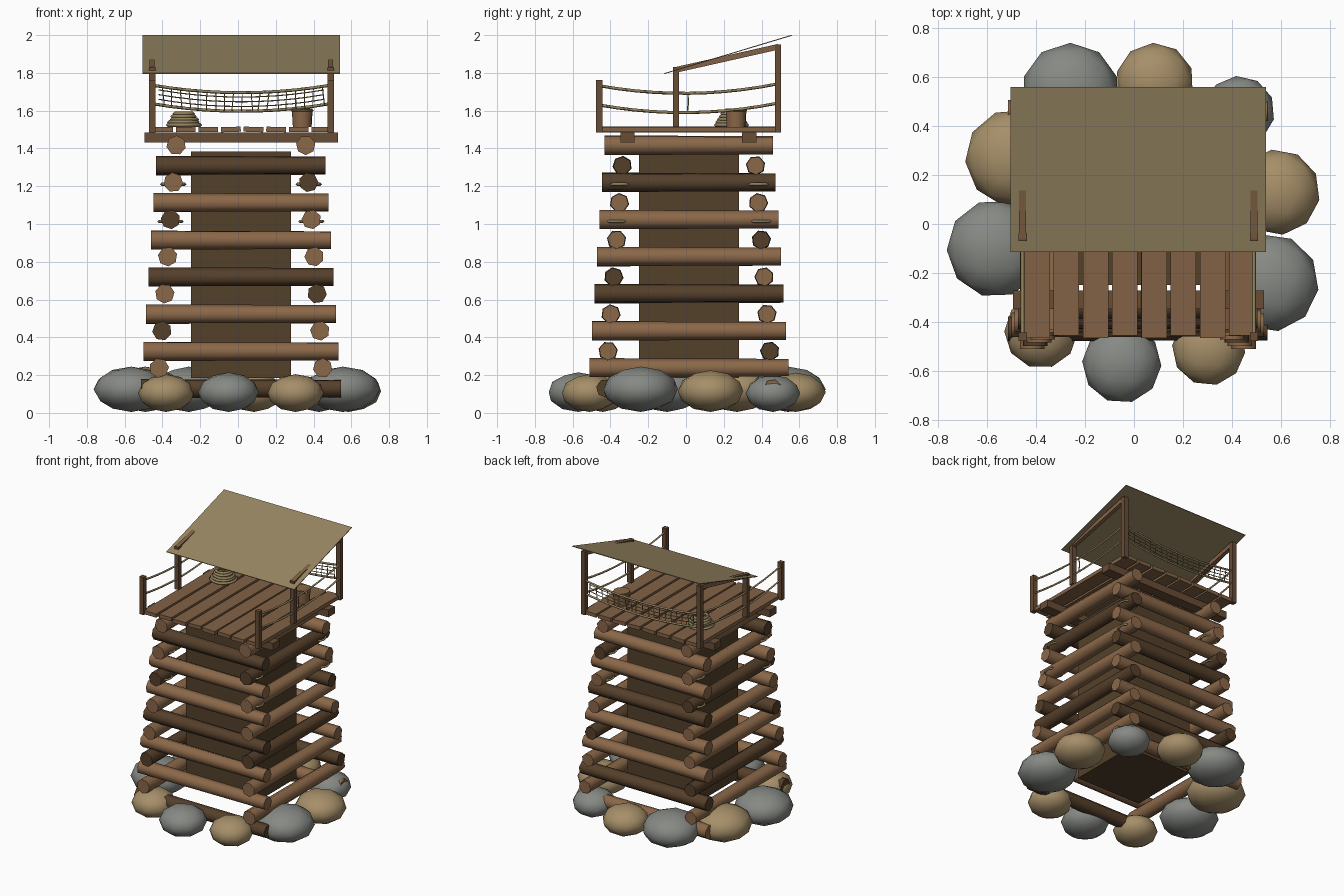
import bpy, bmesh, math, random
from mathutils import Vector, Matrix

random.seed(4)
cube = bpy.data.objects.get("Cube")
if cube:
    bpy.data.objects.remove(cube, do_unlink=True)


def material(name, hexcode):
    srgb = [int(hexcode[i:i + 2], 16) / 255 for i in (0, 2, 4)]
    color = [c / 12.92 if c < 0.04 else ((c + 0.055) / 1.055) ** 2.4 for c in srgb] + [1]
    m = bpy.data.materials.new(name)
    m.diffuse_color = color
    m.use_nodes = True
    bsdf = next(n for n in m.node_tree.nodes if n.type == 'BSDF_PRINCIPLED')
    bsdf.inputs["Base Color"].default_value = color
    bsdf.inputs["Roughness"].default_value = 0.9
    return m


LIGHT = material("light log wood", "8b6849")
DARK = material("dark log wood", "553f2a")
CORE = material("shadowed core wood", "54402a")
PLANK = material("plank wood", "826246")
POST = material("post wood", "684d35")
GRAY = material("gray stone", "868984")
TAN = material("tan stone", "a68f69")
CLOTH = material("canopy cloth", "988763")
ROPE = material("rope", "93825c")


def finish(name, bm, mat, smooth=0):
    """Turn a bmesh into a named object of one colour."""
    mesh = bpy.data.meshes.new(name)
    bmesh.ops.recalc_face_normals(bm, faces=bm.faces)
    bm.to_mesh(bm and mesh)
    bm.free()
    mesh.materials.append(mat)
    ob = bpy.data.objects.new(name, mesh)
    bpy.context.collection.objects.link(ob)
    if smooth:
        bpy.ops.object.select_all(action='DESELECT')
        ob.select_set(True)
        bpy.context.view_layer.objects.active = ob
        bpy.ops.object.shade_smooth_by_angle(angle=math.radians(smooth))
    return ob


def box(name, lo, hi, mat, tilt=None):
    lo, hi = Vector(lo), Vector(hi)
    bm = bmesh.new()
    place = Matrix.Translation((lo + hi) / 2) @ (tilt or Matrix())
    bmesh.ops.create_cube(bm, size=1, matrix=place @ Matrix.Diagonal((*(hi - lo), 1)))
    return finish(name, bm, mat)


def log(name, a, b, radius, mat, sides=7, end_radius=None):
    a, b = Vector(a), Vector(b)
    bm = bmesh.new()
    turn = (b - a).to_track_quat('Z', 'Y').to_matrix().to_4x4()
    spin = Matrix.Rotation(random.uniform(0, 6), 4, 'Z')
    bmesh.ops.create_cone(bm, cap_ends=True, segments=sides, radius1=radius,
                          radius2=end_radius or radius, depth=(b - a).length,
                          matrix=Matrix.Translation((a + b) / 2) @ turn @ spin)
    return finish(name, bm, mat, 60)


def rope(name, paths, radius, closed=False):
    """Sweep a thin round section along each path."""
    curve = bpy.data.curves.new(name + "_path", 'CURVE')
    curve.dimensions = '3D'
    curve.bevel_depth = radius
    curve.bevel_resolution = 0
    for path in paths:
        s = curve.splines.new('POLY')
        s.points.add(len(path) - 1)
        for p, co in zip(s.points, path):
            p.co = (*co, 1)
        s.use_cyclic_u = closed
    temp = bpy.data.objects.new(name + "_path", curve)
    bpy.context.collection.objects.link(temp)
    deps = bpy.context.evaluated_depsgraph_get()
    mesh = bpy.data.meshes.new_from_object(temp.evaluated_get(deps))
    bpy.data.objects.remove(temp, do_unlink=True)
    mesh.materials.clear()
    mesh.materials.append(ROPE)
    ob = bpy.data.objects.new(name, mesh)
    bpy.context.collection.objects.link(ob)


def sag(a, b, drop, steps=10):
    a, b = Vector(a), Vector(b)
    return [a.lerp(b, i / steps) - Vector((0, 0, drop * 4 * (i / steps) * (1 - i / steps)))
            for i in range(steps + 1)]


def ring(x, y, z, r, steps=14, squash=1.0):
    return [(x + r * math.cos(t), y + squash * r * math.sin(t), z)
            for t in (2 * math.pi * i / steps for i in range(steps))]


# Ring of boulders: x, y, radius, alternating gray and tan
stones = [(-0.26, 0.54, .2), (.085, .58, .16), (.43, .46, .145), (.585, .13, .175),
          (.555, -.24, .2), (.305, -.51, .15), (-.05, -.57, .162), (-.38, -.44, .15),
          (-.565, -.1, .2), (-.49, .27, .2)]
for i, (x, y, r) in enumerate(stones):
    bm = bmesh.new()
    bmesh.ops.create_icosphere(bm, subdivisions=2, radius=1)
    height = 0.04 + 0.4 * r
    bmesh.ops.transform(bm, verts=bm.verts, matrix=Matrix.Translation((x, y, height + 0.005))
                        @ Matrix.Diagonal((r, r, height, 1))
                        @ Matrix.Rotation(i * 1.3, 4, 'Z'))
    finish(f"boulder_{i + 1}", bm, TAN if i % 2 else GRAY, 60)

# Solid core behind the stacked logs
C = 0.0155
box("tower_core", (C - .265, C - .265, .185), (C + .265, C + .265, 1.385), CORE)

# Stacked logs, crossing in turn and narrowing upward
for row in range(7):
    z = 0.13 + 0.1965 * row
    half, off = 0.53 - 0.0135 * row, 0.443 - 0.015 * row
    for side, name in ((-1, "front"), (1, "back")):
        mat = DARK if row % 3 == (0 if side < 0 else 1) else LIGHT
        log(f"{name}_log_{row + 1}", (C - half, C + side * off, z),
            (C + half, C + side * off, z), 0.052, mat, 7, 0.048)
    z += 0.108
    half, off = half - 0.003, off - 0.01
    for side, name in ((-1, "right"), (1, "left")):
        mat = DARK if row % 3 == (1 if side < 0 else 2) else LIGHT
        log(f"{name}_log_{row + 1}", (C + side * off, C - half, z),
            (C + side * off, C + half, z), 0.052, mat, 7, 0.048)
        # Rope lashings at the corners of two middle rows
        if row in (4, 5):
            rope(f"{name}_lashings_{row + 1}",
                 [ring(C + side * off, C + e * (off + .01), z - .01, .062) for e in (-1, 1)],
                 0.008, True)

# Deck: two bearers and eight loose planks
for y, name in ((-.31, "front"), (.335, "back")):
    box(f"{name}_bearer", (-.495, y - .038, 1.432), (.53, y + .038, 1.485), POST)
for i in range(8):
    x = -0.396 + 0.1195 * i
    tilt = Matrix.Rotation(random.uniform(-.04, .04), 4, 'Y')
    box(f"deck_plank_{i + 1}", (x - .052, -.465 + .01 * (i % 2), 1.487),
        (x + .052, .495, 1.514), PLANK, tilt)

# Posts, rafters and side ropes
for x, name in ((-.455, "right"), (.49, "left")):
    for y, lo, hi, place in ((-.46, 1.485, 1.762, "front"), (-.053, 1.515, 1.83, "middle"),
                             (.487, 1.485, 1.95, "back")):
        box(f"{name}_{place}_post", (x - .017, y - .017, lo), (x + .017, y + .017, hi), POST)
    box(f"{name}_rafter", (x - .014, .217 - .281, 1.862), (x + .014, .217 + .281, 1.892),
        PLANK, Matrix.Rotation(math.atan2(.125, .555), 4, 'X'))
    rope(f"{name}_side_ropes", [sag((x, -.46, z), (x, .487, z + .01), .045)
                                for z in (1.63, 1.732)], 0.008)

# Sloping cloth canopy
slope = math.atan2(.203, .675)
box("canopy", (-.505, .2225 - .352, 1.895), (.54, .2225 + .352, 1.9), CLOTH,
    Matrix.Rotation(slope, 4, 'X'))

# Back railing with hanging net
rope("back_ropes", [sag((-.455, .487, z), (.49, .487, z), .04) for z in (1.637, 1.735)], 0.008)
net = [sag((-.42, .48, z), (.455, .48, z), .038) for z in (1.66, 1.685, 1.71)]
for i in range(19):
    x = -0.4 + 0.047 * i
    u = (x + .455) / .945
    dip = 0.16 * u * (1 - u)
    net.append([(x, .48, 1.733 - dip), (x + random.uniform(-.012, .012), .475, 1.638 - dip)])
rope("back_net", net, 0.003)

# Bucket and rope coil on the deck
log("bucket", (.34, .265, 1.514), (.34, .265, 1.612), 0.05, LIGHT, 12, 0.056)
rope("bucket_band", [ring(.34, .265, 1.6, .056)], 0.005, True)
rope("rope_coil", [ring(-.285 + random.uniform(-.008, .008), .24, 1.524 + .015 * k,
                        .085 - .009 * k) for k in range(5)], 0.011, True)

# Short rope end hanging from a side rope
rope("rope_tail", [[(.49, .01, 1.69), (.485, .012, 1.64), (.49, .008, 1.6)]], 0.004)
